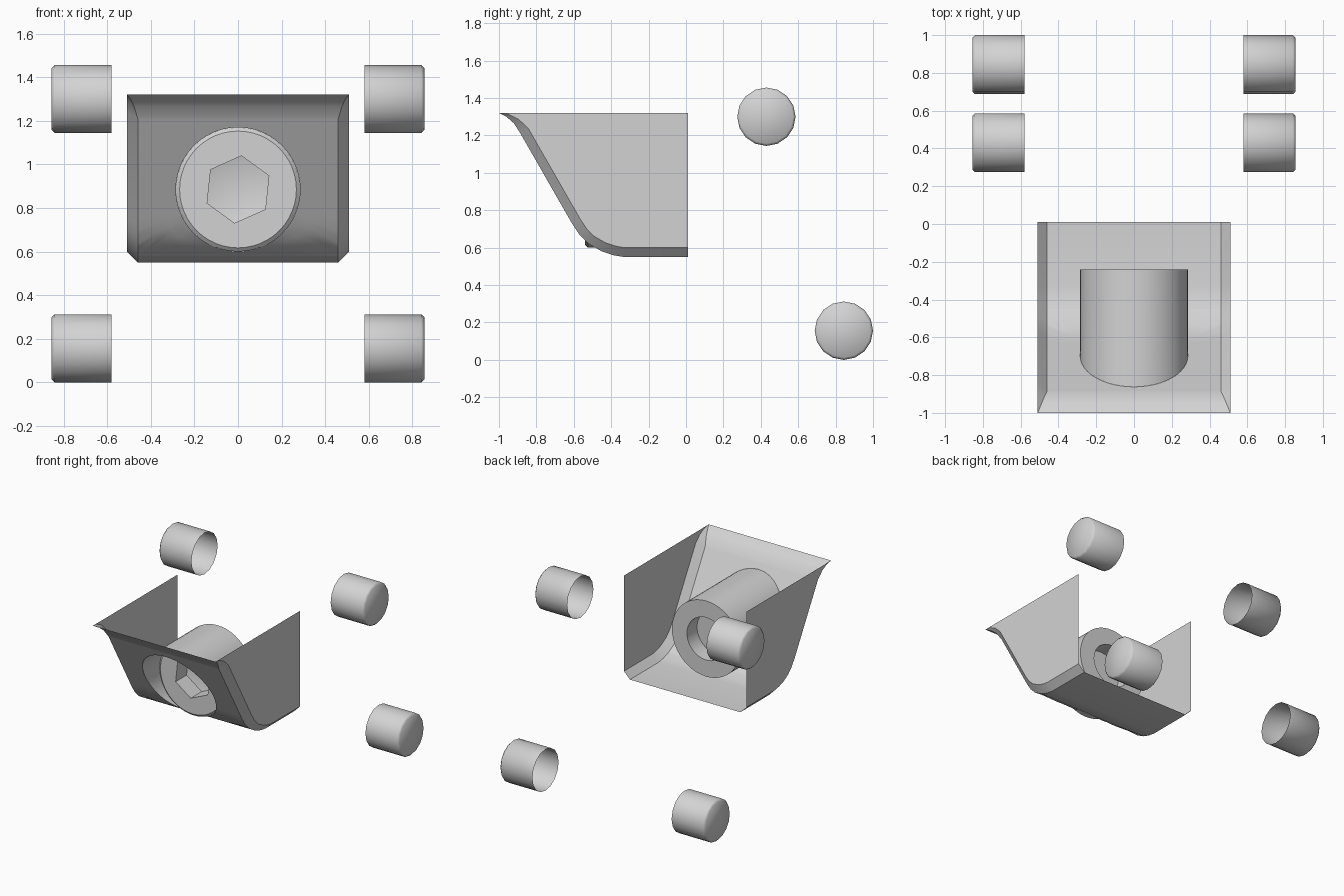
import bpy, bmesh, math
from mathutils import Vector

if "Cube" in bpy.data.objects:
    bpy.data.objects.remove(bpy.data.objects["Cube"], do_unlink=True)

TAU = math.tau
grey = bpy.data.materials.new("light_grey")
grey.use_nodes = True
GREY = (0.65, 0.65, 0.65, 1)
grey.diffuse_color = GREY
grey.node_tree.nodes["Principled BSDF"].inputs["Base Color"].default_value = GREY


def finish(bm, name, angle=35):
    """Turn a bmesh into a smooth-shaded object."""
    bmesh.ops.remove_doubles(bm, verts=bm.verts, dist=0.0005)
    bmesh.ops.recalc_face_normals(bm, faces=bm.faces)
    mesh = bpy.data.meshes.new(name)
    bm.to_mesh(mesh)
    bm.free()
    mesh.materials.append(grey)
    obj = bpy.data.objects.new(name, mesh)
    bpy.context.collection.objects.link(obj)
    bpy.ops.object.select_all(action="DESELECT")
    obj.select_set(True)
    bpy.context.view_layer.objects.active = obj
    bpy.ops.object.shade_smooth_by_angle(angle=math.radians(angle))
    return obj


def loft(bm, rings, closed=True):
    """Bridge rows of points with quads."""
    rows = [[bm.verts.new(p) for p in ring] for ring in rings]
    for a, b in zip(rows, rows[1:]):
        n = len(a)
        for i in range(n if closed else n - 1):
            j = (i + 1) % n
            bm.faces.new((a[i], a[j], b[j], b[i]))
    return rows


def circle(r, y, sides=48, turn=0.0):
    """Ring of points around the bolt axis."""
    return [(r * math.cos(turn + TAU * i / sides), y,
             AXIS_Z + r * math.sin(turn + TAU * i / sides)) for i in range(sides)]


# Shared dimensions
HALF, CHAMFER, BACK, TOP = 0.51, 0.05, 0.01, 1.32
AXIS_Z, TUBE_R = 0.885, 0.285
HEAD_Y, TUBE_BACK = -0.54, -0.24

# Side profile (y, z): flared lip, sloped front, curved foot, floor
profile = [(-1.0, TOP), (-0.96, 1.30), (-0.92, 1.265), (-0.885, 1.21),
           (-0.61, 0.73), (-0.57, 0.67), (-0.52, 0.62), (-0.45, 0.58),
           (-0.39, 0.56), (-0.33, 0.55), (BACK, 0.55)]
FIRST, LAST = 3, 7  # rows between which the panel is pierced


def panel_y(z):
    """Depth of the front panel at height z."""
    for (y0, z0), (y1, z1) in zip(profile, profile[1:]):
        if z1 <= z <= z0 and z0 > z1:
            return y0 + (y1 - y0) * (z0 - z) / (z0 - z1)
    return profile[0][0]


# Scoop-shaped shell: chamfered sheet with open top and back
bm = bmesh.new()
inner, widths = [], []
for i, (y, z) in enumerate(profile):
    before, after = profile[max(i - 1, 0)], profile[min(i + 1, len(profile) - 1)]
    t = Vector((after[0] - before[0], after[1] - before[1])).normalized()
    b = CHAMFER * min(1, i / FIRST)
    inner.append((y - t.y * b, z + t.x * b))
    widths.append(HALF - b)

for s in (-1, 1):
    loft(bm, [[(s * HALF, y, z) for y, z in inner],
              [(s * w, y, z) for w, (y, z) in zip(widths, profile)]], closed=False)
    wall = inner + [(BACK, TOP)]
    bm.faces.new([bm.verts.new((s * HALF, y, z)) for y, z in wall])

for part in (slice(0, FIRST + 1), slice(LAST, None)):
    loft(bm, [[(s * w, y, z) for w, (y, z) in zip(widths[part], profile[part])]
              for s in (-1, 1)], closed=False)

# Pierced part of the panel: rings from the round hole to its rectangle
half_w = HALF - CHAMFER
z_hi, z_lo = profile[FIRST][1], profile[LAST][1]
angles = [TAU * i / 64 for i in range(64)]
angles += [math.atan2(z - AXIS_Z, x) % TAU for x in (-half_w, half_w) for z in (z_lo, z_hi)]
angles += [math.atan2(z - AXIS_Z, x) % TAU for x in (-half_w, half_w)
           for _, z in profile[FIRST + 1:LAST]]
angles = sorted(set(angles))
rings = []
for f in (0, 0.3, 0.6, 1):
    ring = []
    for a in angles:
        c, s = math.cos(a), math.sin(a)
        reach_x = half_w / max(abs(c), 1e-6)
        reach_z = ((z_hi - AXIS_Z) if s > 0 else (AXIS_Z - z_lo)) / max(abs(s), 1e-6)
        r = TUBE_R + f * (min(reach_x, reach_z) - TUBE_R)
        z = min(max(AXIS_Z + r * s, z_lo), z_hi)
        ring.append((r * c, panel_y(z), z))
    rings.append(ring)
loft(bm, rings)
finish(bm, "scoop_shell")

# Tube behind the panel, with a flat back and a round bore
bm = bmesh.new()
front = [(x, min(panel_y(z), HEAD_Y + 0.015), z) for x, _, z in circle(TUBE_R, 0)]
rows = loft(bm, [front, circle(TUBE_R, TUBE_BACK), circle(0.16, TUBE_BACK),
                 circle(0.16, -0.36)])
bm.faces.new(rows[-1])
finish(bm, "bolt_tube")

# Bolt head with chamfered rim
bm = bmesh.new()
hex_turn = math.radians(24)
rows = loft(bm, [circle(TUBE_R, HEAD_Y + 0.015), circle(0.268, HEAD_Y)])
rim = rows[-1]
socket = loft(bm, [circle(0.155, HEAD_Y, 6, hex_turn),
                   circle(0.155, -0.41, 6, hex_turn)])
loops = [bm.edges.get((row[i], row[(i + 1) % len(row)]))
         for row in (rim, socket[0]) for i in range(len(row))]
bmesh.ops.triangle_fill(bm, edges=loops, use_beauty=True)
# Pointed floor of the hexagonal socket
tip = bm.verts.new((0, -0.37, AXIS_Z))
for i in range(6):
    bm.faces.new((socket[1][i], socket[1][(i + 1) % 6], tip))
finish(bm, "bolt_head", 25)

# Four loose end caps, open towards the middle
PIN_R = 0.156
for label, y, z in (("upper", 0.43, 1.30), ("lower", 0.844, 0.156)):
    for side, s in (("left", 1), ("right", -1)):
        bm = bmesh.new()
        rows = loft(bm, [[(s * x, y + r * math.cos(TAU * i / 16),
                           z + r * math.sin(TAU * i / 16)) for i in range(16)]
                         for x, r in ((0.58, PIN_R), (0.842, PIN_R), (0.855, PIN_R - 0.013))])
        bm.faces.new(rows[-1])
        finish(bm, f"{label}_{side}_cap", 50)
